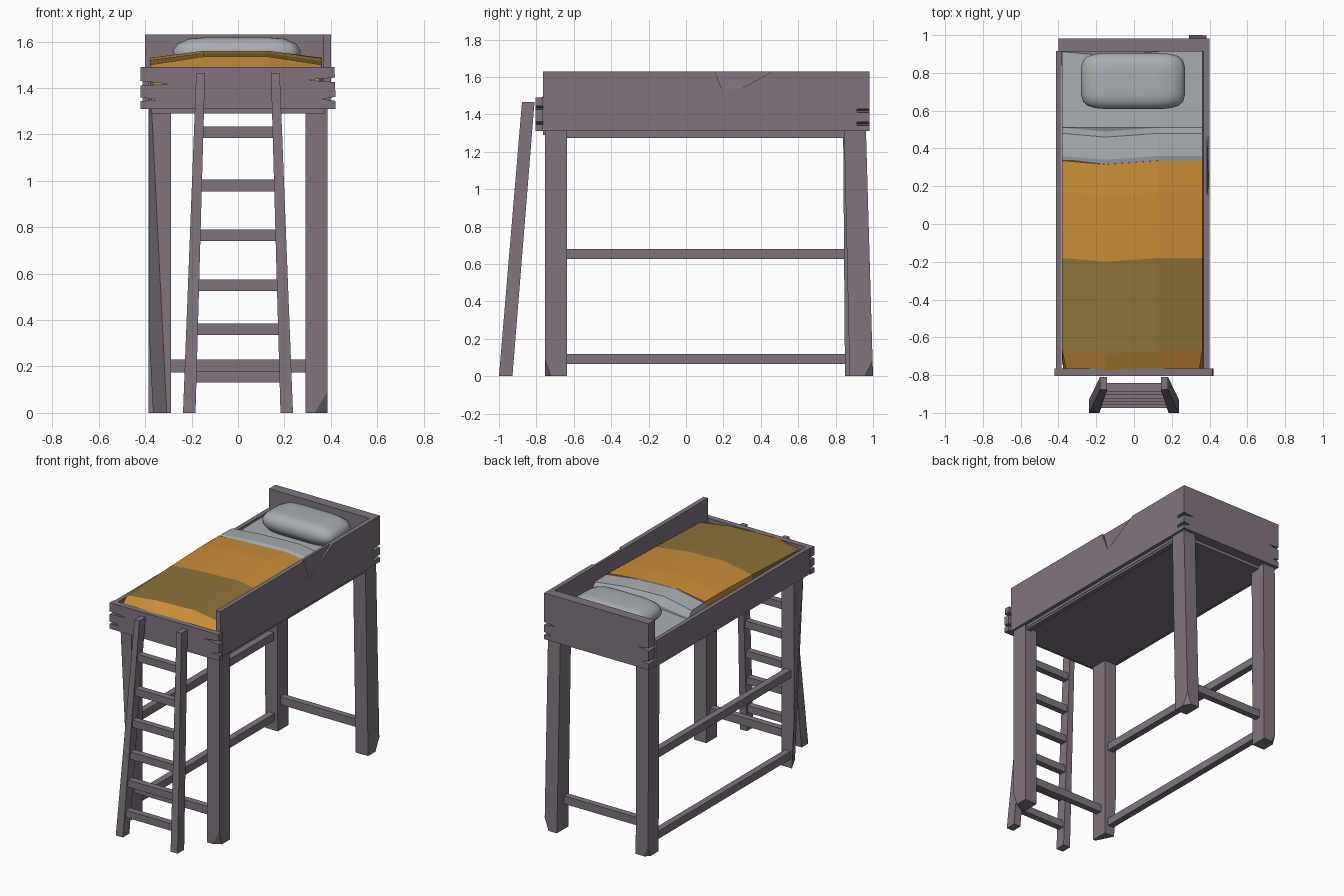
import bpy, bmesh, math
from mathutils import Vector

if "Cube" in bpy.data.objects:
    bpy.data.objects.remove(bpy.data.objects["Cube"])


def material(name, rgb):
    lin = [((c / 255 + 0.055) / 1.055) ** 2.4 for c in rgb]
    m = bpy.data.materials.new(name)
    m.diffuse_color = (*lin, 1)
    m.use_nodes = True
    m.node_tree.nodes["Principled BSDF"].inputs["Base Color"].default_value = m.diffuse_color
    return m


WOOD = material("mauve wood", (129, 116, 128))
SHEET = material("pale grey linen", (168, 174, 180))
GOLD = material("gold blanket", (202, 142, 56))
OLIVE = material("olive blanket", (142, 114, 57))


def finish(bm, name, mats):
    bmesh.ops.recalc_face_normals(bm, faces=bm.faces)
    me = bpy.data.meshes.new(name)
    bm.to_mesh(me)
    bm.free()
    for m in mats:
        me.materials.append(m)
    ob = bpy.data.objects.new(name, me)
    bpy.context.collection.objects.link(ob)
    return ob


def loft(bm, rings):
    # closed skin over rings of equal point count
    vs = [[bm.verts.new(p) for p in r] for r in rings]
    n = len(vs[0])
    for a, b in zip(vs, vs[1:]):
        for i in range(n):
            bm.faces.new((a[i], a[(i + 1) % n], b[(i + 1) % n], b[i]))
    bm.faces.new(vs[0])
    bm.faces.new(vs[-1])


def post(name, z0, z1, low, high, chips=()):
    # beam between two rectangles (x0, x1, y0, y1); chips are (point, normal) plane cuts
    def ring(r, z):
        x0, x1, y0, y1 = r
        return [(x0, y0, z), (x1, y0, z), (x1, y1, z), (x0, y1, z)]
    bm = bmesh.new()
    loft(bm, [ring(low, z0), ring(high, z1)])
    for co, no in chips:
        g = bm.verts[:] + bm.edges[:] + bm.faces[:]
        cut = bmesh.ops.bisect_plane(bm, geom=g, plane_co=co, plane_no=no, clear_outer=True)
        edges = [e for e in cut['geom_cut'] if isinstance(e, bmesh.types.BMEdge)]
        if edges:
            bmesh.ops.contextual_create(bm, geom=edges)
    return finish(bm, name, [WOOD])


def box(name, x0, x1, y0, y1, z0, z1):
    return post(name, z0, z1, (x0, x1, y0, y1), (x0, x1, y0, y1))


def plank(name, outline, y0, y1):
    bm = bmesh.new()
    loft(bm, [[(x, y, z) for x, z in outline] for y in (y0, y1)])
    return finish(bm, name, [WOOD])


# legs
post("front_left_leg", 0, 1.32, (-.382, -.288, -.755, -.637), (-.382, -.288, -.755, -.637),
     [((-.382, -.7, .95), (-1, -.5, -.05))])
post("front_right_leg", 0, 1.32, (.29, .385, -.755, -.637), (.29, .385, -.755, -.637),
     [((.36, -.755, .05), (.6, -1, -.35))])
post("back_left_leg", 0, 1.32, (-.385, -.29, .85, .965), (-.385, -.29, .84, .96),
     [((-.37, .965, .03), (-.8, 1, -.4))])
post("back_right_leg", 0, 1.32, (.29, .385, .875, 1.0), (.29, .385, .845, .962),
     [((.375, .985, .03), (1, .7, -.35))])

# stretchers between legs
for y, n in ((-.70, "front"), (.90, "back")):
    box(n + "_stretcher", -.30, .30, y - .022, y + .022, .175, .23)
for z, n in ((.065, "lower"), (.628, "upper")):
    box(n + "_side_stretcher", -.36, -.315, -.65, .87, z, z + .053)

# bed frame: boards with split ends
plank("foot_board", [(-.42, 1.31), (.42, 1.31), (.42, 1.345), (.36, 1.352), (.42, 1.362),
                     (.418, 1.425), (.30, 1.435), (.418, 1.445), (.415, 1.49), (-.42, 1.49),
                     (-.42, 1.43), (-.30, 1.418), (-.42, 1.41), (-.42, 1.36), (-.35, 1.35),
                     (-.42, 1.343)], -.805, -.765)
plank("head_board", [(-.40, 1.31), (.40, 1.31), (.40, 1.34), (.35, 1.348), (.40, 1.36),
                     (.40, 1.41), (.32, 1.42), (.40, 1.43), (.40, 1.63), (-.40, 1.63),
                     (-.40, 1.46), (-.32, 1.452), (-.40, 1.44), (-.40, 1.37), (-.35, 1.36),
                     (-.40, 1.35)], .912, .982)
box("left_side_board", -.412, -.383, -.77, .915, 1.31, 1.49)
right = box("right_side_board", .368, .40, -.765, .915, 1.31, 1.63)
box("bed_base", -.375, .375, -.765, .91, 1.29, 1.34)
box("right_base_beam", .34, .372, -.75, .85, 1.275, 1.315)

# triangular chip in the right side board
bm = bmesh.new()
tri = [(.15, 1.64), (.48, 1.64), (.21, 1.49)]
loft(bm, [[(.385 if z > 1.5 else .396, y, z) for y, z in tri], [(.43, y, z) for y, z in tri]])
cutter = finish(bm, "chip_cutter", [WOOD])
cutter.hide_render = True
cutter.hide_set(True)
mod = right.modifiers.new("chip", 'BOOLEAN')
mod.operation = 'DIFFERENCE'
mod.object = cutter
mod.solver = 'EXACT'

# ladder
for s, n in ((-1, "left"), (1, "right")):
    low = sorted((s * .183, s * .237))
    high = sorted((s * .142, s * .18))
    post(n + "_ladder_rail", 0, 1.465, (*low, -1.0, -.928), (*high, -.877, -.81))
for i, z in enumerate((.155, .36, .55, .765, .98, 1.21)):
    t = z / 1.465
    w = .195 - .04 * t
    y = -.964 + .12 * t
    box(f"ladder_rung_{i + 1}", -w, w, y - .022, y + .022, z - .025, z + .025)


def bedding(name, stations, mats, rule=None):
    # stations: (y, left edge z, middle z, right edge z)
    bm = bmesh.new()
    loft(bm, [[(-.375, y, 1.33), (-.38 + .02 * k, y, l), (-.15, y - .02, m), (.13, y, m),
               (.362 - .015 * k, y, r), (.367, y, 1.33)] for y, l, m, r, k in stations])
    ob = finish(bm, name, mats)
    if rule:
        for p in ob.data.polygons:
            p.material_index = rule(p.center)
    return ob


# mattress sheet, folded cover and blanket
bedding("mattress_sheet", [(.28, 1.47, 1.49, 1.47, 0), (.912, 1.48, 1.495, 1.48, 0)], [SHEET])
bedding("folded_sheet", [(.31, 1.515, 1.545, 1.515, 0), (.36, 1.53, 1.56, 1.53, 0),
                         (.48, 1.525, 1.555, 1.525, 0), (.51, 1.485, 1.50, 1.485, 0)], [SHEET])
bedding("blanket", [(-.765, 1.46, 1.485, 1.46, 1), (-.67, 1.50, 1.535, 1.50, 0),
                    (-.18, 1.52, 1.55, 1.515, 0), (.17, 1.53, 1.56, 1.525, 0),
                    (.335, 1.53, 1.553, 1.53, 0)], [GOLD, OLIVE],
        lambda c: 1 if -.66 < c.y < -.2 else 0)

# pillow: soft rounded rectangle rings
bm = bmesh.new()
rings = []
for z, s in ((1.495, .86), (1.53, .98), (1.56, 1.0), (1.59, .93), (1.612, .76), (1.618, .5)):
    ring = []
    for i in range(20):
        a = 2 * math.pi * (i + .5) / 20
        c, d = math.cos(a), math.sin(a)
        ring.append((-.005 + .277 * s * math.copysign(abs(c) ** .4, c),
                     .757 + .15 * s * math.copysign(abs(d) ** .4, d), z))
    rings.append(ring)
loft(bm, rings)
pillow = finish(bm, "pillow", [SHEET])
for p in pillow.data.polygons:
    p.use_smooth = True
